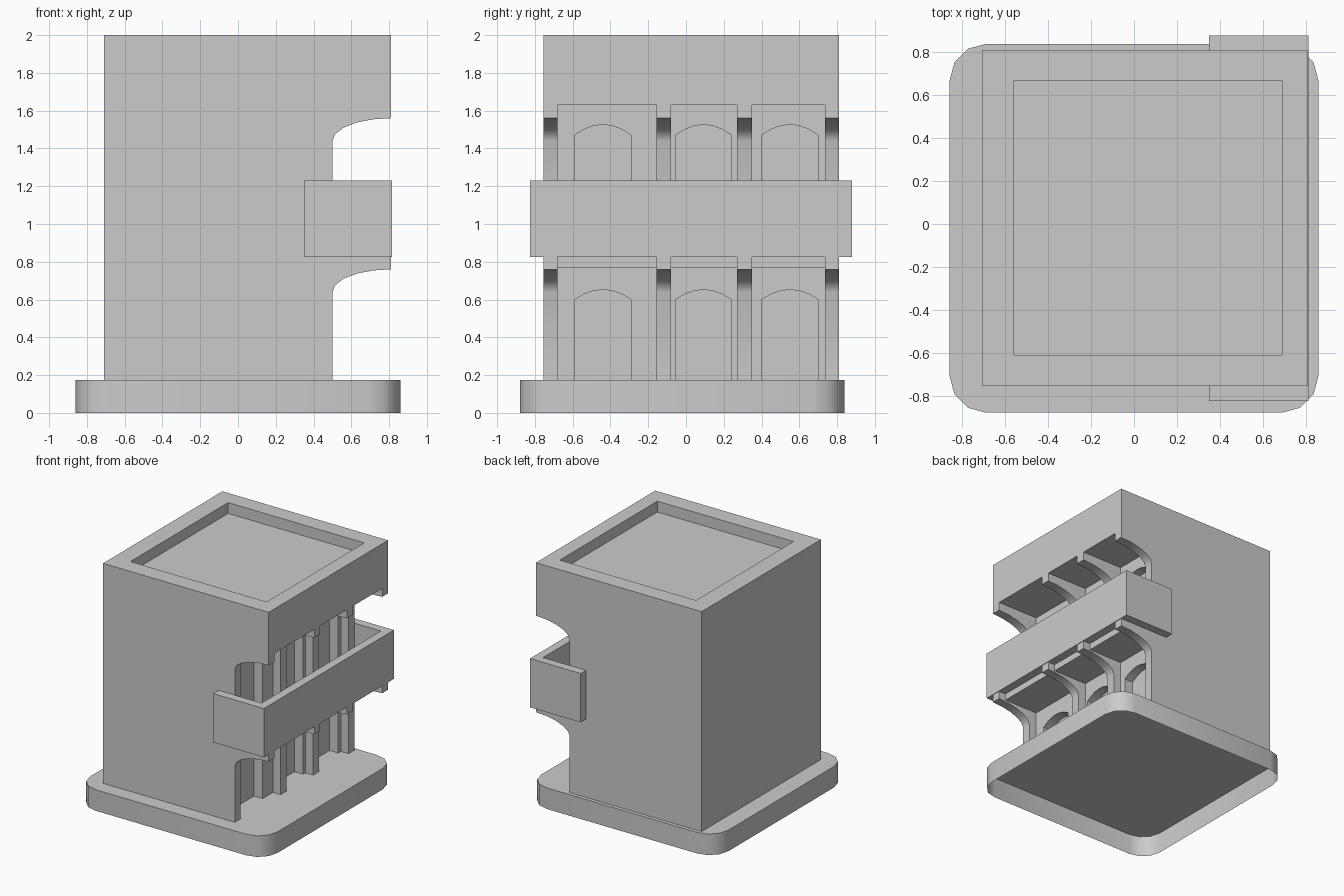
import bpy, bmesh, math

if "Cube" in bpy.data.objects:
    bpy.data.objects.remove(bpy.data.objects["Cube"])


def prism(name, pts, axis, a, b, open_bottom=False):
    """Extrude a closed 2D outline from a to b along the given axis."""
    place = {'x': lambda p, t: (t, p[0], p[1]),
             'y': lambda p, t: (p[0], t, p[1]),
             'z': lambda p, t: (p[0], p[1], t)}[axis]
    bm = bmesh.new()
    lo = [bm.verts.new(place(p, a)) for p in pts]
    hi = [bm.verts.new(place(p, b)) for p in pts]
    n = len(pts)
    bottom = bm.faces.new(lo)
    bm.faces.new(hi)
    for i in range(n):
        j = (i + 1) % n
        bm.faces.new((lo[i], lo[j], hi[j], hi[i]))
    bmesh.ops.recalc_face_normals(bm, faces=bm.faces[:])
    if open_bottom:
        bmesh.ops.delete(bm, geom=[bottom], context='FACES_ONLY')
    me = bpy.data.meshes.new(name)
    bm.to_mesh(me)
    bm.free()
    ob = bpy.data.objects.new(name, me)
    bpy.context.collection.objects.link(ob)
    return ob


def box(name, x0, x1, y0, y1, z0, z1):
    return prism(name, [(x0, y0), (x1, y0), (x1, y1), (x0, y1)], 'z', z0, z1)


def select(ob):
    bpy.ops.object.select_all(action='DESELECT')
    ob.select_set(True)
    bpy.context.view_layer.objects.active = ob


def cut(target, cutter):
    cutter.hide_render = True
    mod = target.modifiers.new("cut", 'BOOLEAN')
    mod.operation, mod.solver, mod.object = 'DIFFERENCE', 'EXACT', cutter
    select(target)
    bpy.ops.object.modifier_apply(modifier=mod.name)
    bpy.data.objects.remove(cutter)


def smooth(ob):
    select(ob)
    bpy.ops.object.shade_smooth_by_angle(angle=math.radians(42))


# Rounded plinth, a shell open underneath
r = 0.17
outline = []
for cx, cy, start in ((0.69, 0.67, 0), (-0.69, 0.67, 90),
                      (-0.69, -0.71, 180), (0.69, -0.71, 270)):
    for i in range(4):
        a = math.radians(start + 30 * i)
        outline.append((cx + r * math.cos(a), cy + r * math.sin(a)))
smooth(prism("plinth", outline, 'z', 0, 0.175, open_bottom=True))

# Main block with sunken roof
body = box("building", -0.71, 0.81, -0.755, 0.81, 0.175, 2.0)
cut(body, box("roof_cut", -0.56, 0.69, -0.61, 0.67, 1.91, 2.2))

# Both storeys: curved brackets, bays between them, arched doorways
bays = [(-0.68, -0.155), (-0.08, 0.27), (0.35, 0.735)]
doors = [(-0.59, -0.29), (-0.055, 0.24), (0.40, 0.70)]
# floor, bracket spring, bracket top, bay top, door spring, door apex
storeys = [(0.10, 0.64, 0.76, 0.77, 0.60, 0.652),
           (0.90, 1.44, 1.56, 1.63, 1.47, 1.526)]
for floor, spring, top, bay_top, door_spring, door_apex in storeys:
    arc = [(0.81 - 0.31 * math.cos(math.radians(18 * i)),
            spring + (top - spring) * math.sin(math.radians(18 * i)))
           for i in range(6)]
    profile = [(0.5, floor)] + arc + [(1.0, top), (1.0, floor)]
    cut(body, prism("bracket_cut", profile, 'y', -1, 1))
    for (y0, y1), (d0, d1) in zip(bays, doors):
        cut(body, box("bay_cut", 0.43, 1.0, y0, y1, floor, bay_top))
        n = 6
        head = [(d1 + (d0 - d1) * i / n,
                 door_spring + (door_apex - door_spring)
                 * (1 - (2 * i / n - 1) ** 2)) for i in range(n + 1)]
        cut(body, prism("door_cut", [(d0, floor), (d1, floor)] + head,
                        'x', 0.35, 0.47))
# Step under the balcony edge in each bay
for y0, y1 in bays:
    cut(body, box("step_cut", 0.745, 1.0, y0, y1, 0.7, 0.825))
smooth(body)

# Balcony parapet wrapping the open side
prism("balcony_parapet",
      [(0.35, -0.825), (0.815, -0.825), (0.815, 0.88), (0.35, 0.88),
       (0.35, 0.81), (0.745, 0.81), (0.745, -0.755), (0.35, -0.755)],
      'z', 0.825, 1.23)
